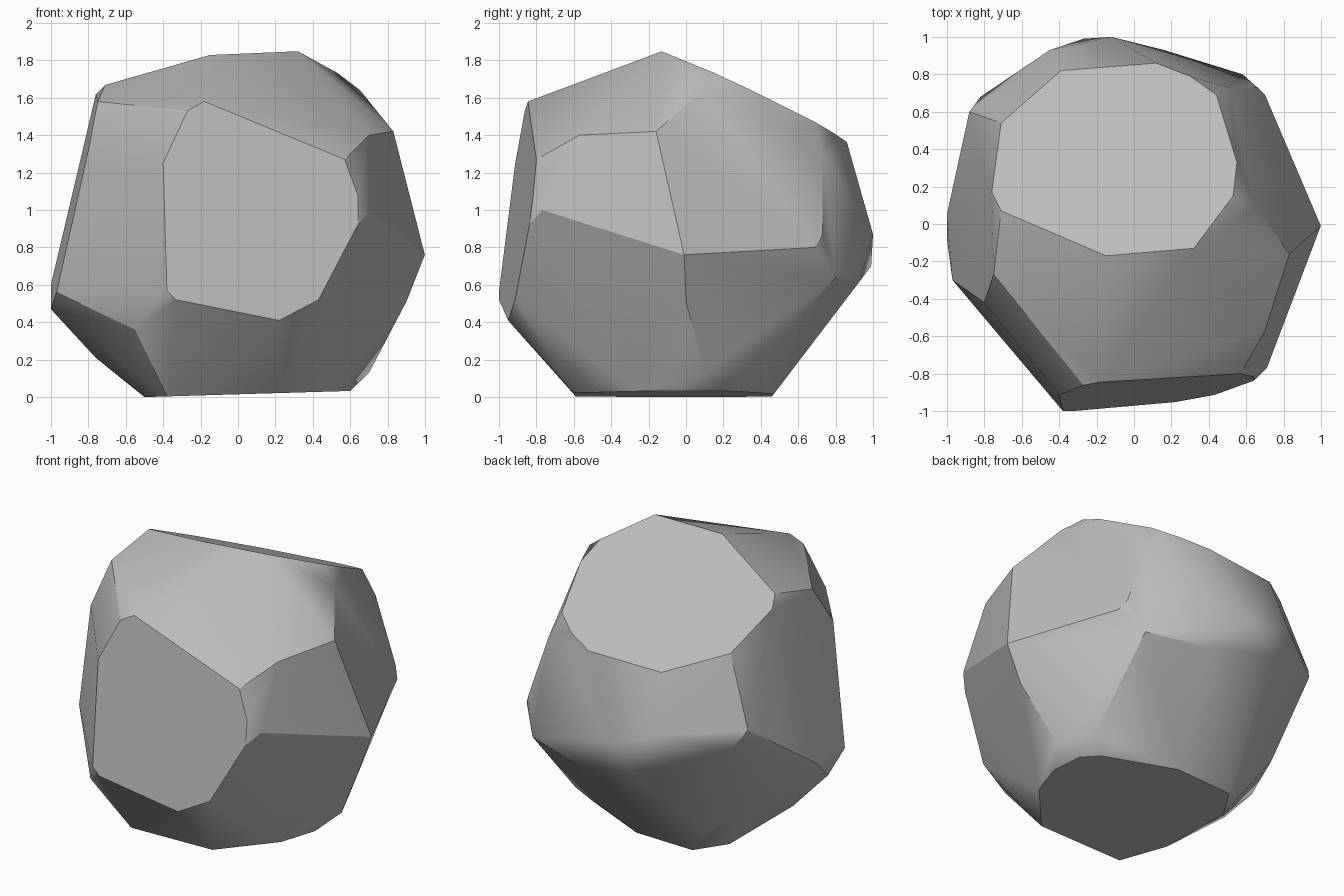
import bpy
import bmesh
from math import radians

default_cube = bpy.data.objects.get("Cube")
if default_cube:
    bpy.data.objects.remove(default_cube)


# Each chipped plane is a rule that gives the missing coordinate of its corners.
def crown_plane(x, y):
    return x, y, 176 + 0.083 * x - 0.473 * y


def base_plane(x, y):
    return x, y, 1.5 + 0.03 * x


def front_plane(x, z):
    return x, -103 + 0.114 * x + 0.13 * z, z


def right_plane(y, z):
    return 125.8 - 0.406 * y - 0.347 * z, y, z


def free_corner(x, y, z):
    return x, y, z


def chip(rule, *corners):
    """Corners of one chipped area, given in hundredths of a unit."""
    return [tuple(value / 100 for value in rule(*corner)) for corner in corners]


def make_stone_material():
    colour = (0.5, 0.5, 0.5, 1.0)
    material = bpy.data.materials.new("stone_grey")
    material.use_nodes = True
    material.diffuse_color = colour
    shader = material.node_tree.nodes["Principled BSDF"]
    shader.inputs["Base Color"].default_value = colour
    shader.inputs["Roughness"].default_value = 0.9
    return material


def make_boulder(name, corners, material):
    """Wrap the corners in a convex skin and merge its nearly flat triangles."""
    bm = bmesh.new()
    for corner in corners:
        bm.verts.new(corner)
    hull = bmesh.ops.convex_hull(bm, input=bm.verts[:])
    buried = {item for item in hull["geom_interior"] + hull["geom_unused"]
              if isinstance(item, bmesh.types.BMVert)}
    bmesh.ops.delete(bm, geom=list(buried), context="VERTS")
    bmesh.ops.dissolve_limit(bm, angle_limit=radians(4),
                             verts=bm.verts[:], edges=bm.edges[:])
    bmesh.ops.recalc_face_normals(bm, faces=bm.faces[:])

    mesh = bpy.data.meshes.new(name)
    bm.to_mesh(mesh)
    bm.free()
    mesh.materials.append(material)
    boulder = bpy.data.objects.new(name, mesh)
    bpy.context.collection.objects.link(boulder)
    return boulder


# Sloping flat top
crown = chip(crown_plane, (-39, 82), (12, 86), (30, 79), (44, 69), (55, 33),
             (53, 15), (32, -13), (-15, -17), (-71, 7), (-76, 17), (-71, 54))

# Nearly level underside
base = chip(base_plane, (52, -28), (23, -60), (60, -4), (58, 18), (49, 28),
            (4, 47), (-37, 46), (-50, 25), (-49, -27), (-38, -59))

# Broad front face
front = chip(front_plane, (-40, 125), (-27, 153), (-18, 158), (57, 127),
             (64, 108), (64, 92), (43, 52), (22, 41), (-33, 52), (-38, 57))

# Upper face on the +x side
right_face = chip(right_plane, (-16, 142), (-1, 76), (69, 80), (73, 87),
                  (73, 130), (9, 164))

# Shoulder and lower edge on the +x side
right_edge = chip(free_corner, (70, -57, 140), (71, -77, 100), (90, 0, 51),
                  (70, 10, 13), (59, 33, 12), (58, 80, 64))

# Rounded back
back = chip(free_corner, (16, 93, 62), (-12, 100, 87), (-27, 99, 70),
            (-45, 93, 97), (-82, 68, 89), (-88, 60, 100),
            (-49, 50, 17), (-73, 43, 38))

# Chipped face on the -x side
left_face = chip(free_corner, (-75, -27, 158), (-80, -42, 132),
                 (-97, -30, 56), (-100, -8, 47), (-100, 5, 60),
                 (-76, -5, 21), (-55, -78, 36))

boulder = make_boulder(
    "boulder",
    crown + base + front + right_face + right_edge + back + left_face,
    make_stone_material(),
)

# Soft worn areas with crisp chipped edges
bpy.ops.object.select_all(action="DESELECT")
boulder.select_set(True)
bpy.context.view_layer.objects.active = boulder
bpy.ops.object.shade_smooth_by_angle(angle=radians(30))
weighted = boulder.modifiers.new("flat_face_normals", "WEIGHTED_NORMAL")
weighted.keep_sharp = True
